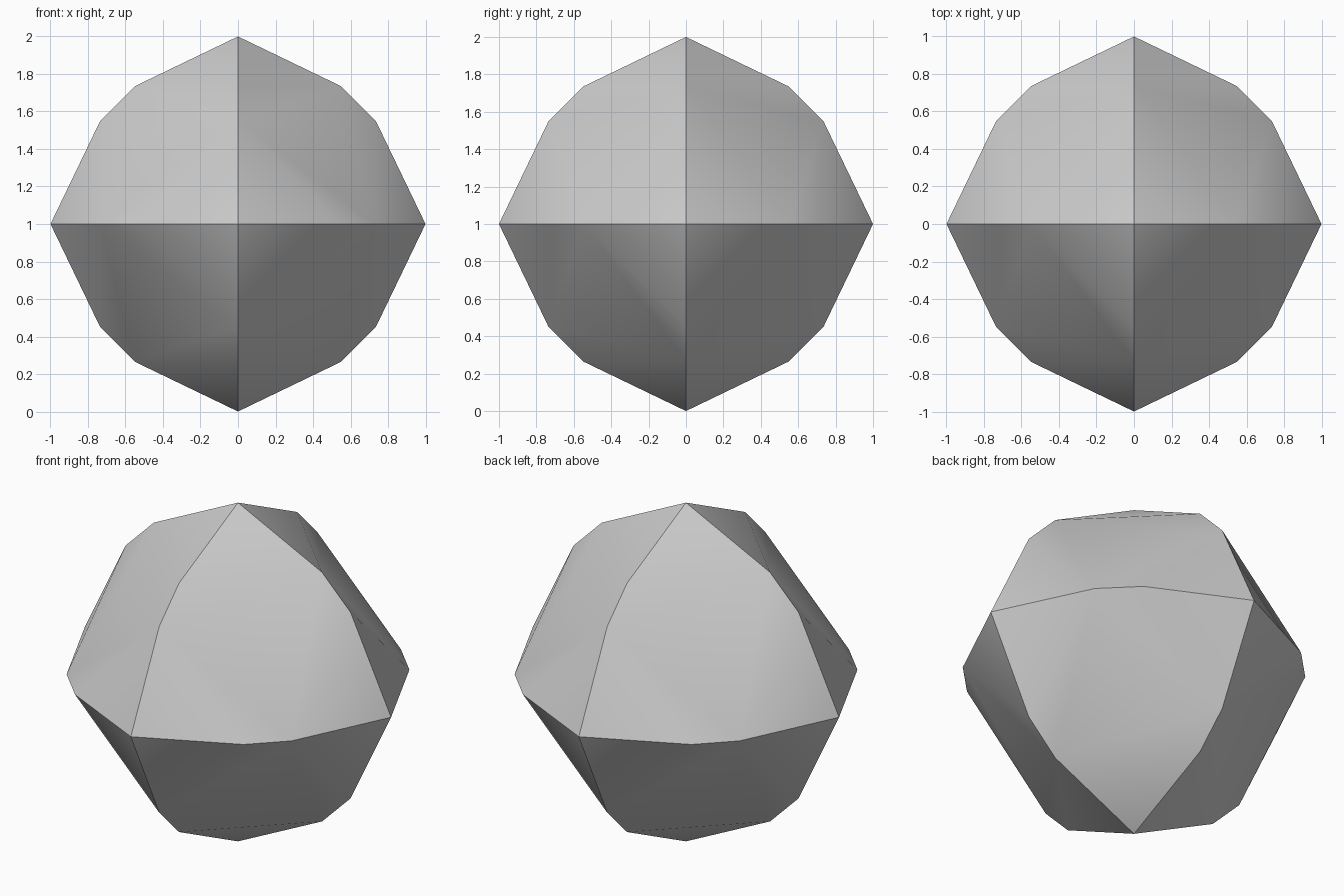
import bpy
import bmesh
import math
from itertools import product
from mathutils import Vector

NEAR, FAR = 0.735, 0.55   # chamfer points along each rim between two axis tips

cube = bpy.data.objects.get("Cube")
if cube:
    bpy.data.objects.remove(cube, do_unlink=True)

# Plain light grey material
grey = bpy.data.materials.new("light grey")
grey.use_nodes = True
colour = (0.6, 0.6, 0.6, 1.0)
grey.diffuse_color = colour
grey.node_tree.nodes["Principled BSDF"].inputs["Base Color"].default_value = colour

bm = bmesh.new()


def add_face(points):
    bm.faces.new([bm.verts.new(p) for p in points])


# Each octant is a flat hexagon with a triangle leading to each axis tip
for signs in product((-1, 1), repeat=3):
    tips = [Vector([s if i == k else 0 for k in range(3)])
            for i, s in enumerate(signs)]
    hexagon = []
    for i in range(3):
        tip, after, before = tips[i], tips[(i + 1) % 3], tips[i - 1]
        corner = [tip * NEAR + before * FAR, tip * NEAR + after * FAR]
        hexagon += corner
        add_face([tip] + corner)
    add_face(hexagon)

bmesh.ops.remove_doubles(bm, verts=bm.verts, dist=0.001)
bmesh.ops.recalc_face_normals(bm, faces=bm.faces)
bmesh.ops.translate(bm, verts=bm.verts, vec=(0, 0, 1))

mesh = bpy.data.meshes.new("faceted_ball")
bm.to_mesh(mesh)
bm.free()
mesh.materials.append(grey)
ball = bpy.data.objects.new("faceted_ball", mesh)
bpy.context.collection.objects.link(ball)

# Soft inside each octant, sharp along the rims
bpy.ops.object.select_all(action="DESELECT")
ball.select_set(True)
bpy.context.view_layer.objects.active = ball
bpy.ops.object.shade_smooth_by_angle(angle=math.radians(35))
